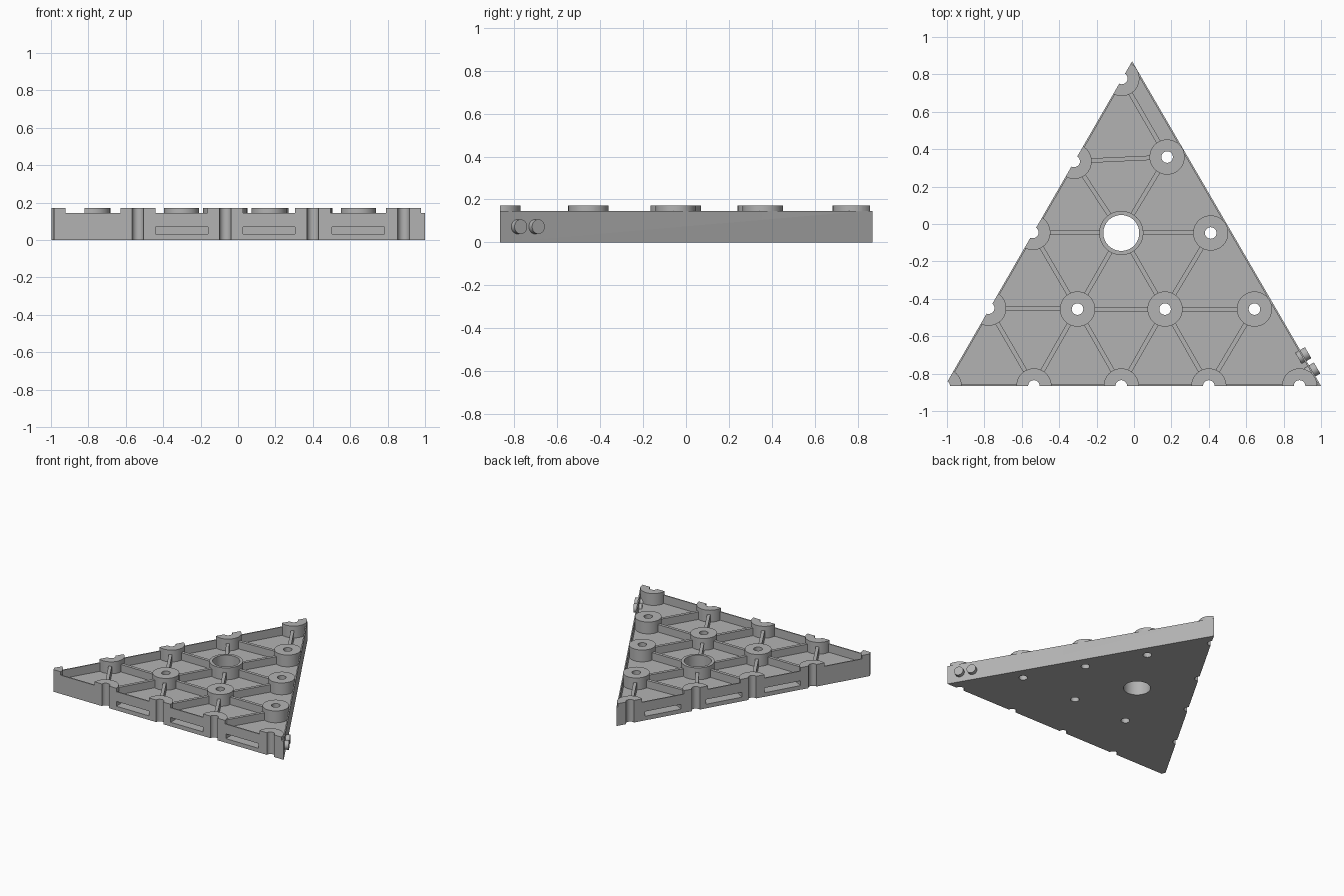
import bpy, bmesh, math
from mathutils import Vector, Matrix

if "Cube" in bpy.data.objects:
    bpy.data.objects.remove(bpy.data.objects["Cube"])

grey = bpy.data.materials.new("mid_grey")
grey.diffuse_color = (0.45, 0.45, 0.45, 1)
grey.use_nodes = True
grey.node_tree.nodes["Principled BSDF"].inputs["Base Color"].default_value = grey.diffuse_color

FLOOR, WALL, TOP = 0.08, 0.145, 0.172
CORNERS = [Vector((-1.011, -0.866)), Vector((1.0, -0.866)), Vector((-0.01, 0.87))]
CENTRE = sum(CORNERS, Vector((0, 0))) / 3


def finish(bm, name):
    bmesh.ops.recalc_face_normals(bm, faces=bm.faces)
    me = bpy.data.meshes.new(name)
    bm.to_mesh(me)
    bm.free()
    ob = bpy.data.objects.new(name, me)
    me.materials.append(grey)
    bpy.context.collection.objects.link(ob)
    return ob


def prism(name, offset, z0, z1):
    """Triangular prism whose sides are moved outward by offset."""
    inradius = 0.5785
    pts = [CENTRE + (c - CENTRE) * (1 + offset / inradius) for c in CORNERS]
    bm = bmesh.new()
    face = bm.faces.new([bm.verts.new((p.x, p.y, z0)) for p in pts])
    ext = bmesh.ops.extrude_face_region(bm, geom=[face])["geom"]
    bmesh.ops.translate(bm, vec=(0, 0, z1 - z0),
                        verts=[v for v in ext if isinstance(v, bmesh.types.BMVert)])
    return finish(bm, name)


def cylinder(name, x, y, r, z0, z1, segs=40):
    bm = bmesh.new()
    bmesh.ops.create_cone(bm, cap_ends=True, segments=segs, radius1=r, radius2=r, depth=z1 - z0,
                          matrix=Matrix.Translation((x, y, (z0 + z1) / 2)))
    return finish(bm, name)


def bar(name, a, b, width, z0, z1):
    """Box running from a to b in plan."""
    a, b = Vector(a), Vector(b)
    d, m = b - a, (a + b) / 2
    bm = bmesh.new()
    bmesh.ops.create_cube(bm, size=1, matrix=Matrix.Translation((m.x, m.y, (z0 + z1) / 2))
                          @ Matrix.Rotation(math.atan2(d.y, d.x), 4, 'Z')
                          @ Matrix.Diagonal((d.length, width, z1 - z0, 1)))
    return finish(bm, name)


def combine(target, tool, op):
    mod = target.modifiers.new("bool", 'BOOLEAN')
    mod.operation, mod.solver, mod.object = op, 'EXACT', tool
    bpy.context.view_layer.objects.active = target
    bpy.ops.object.modifier_apply(modifier=mod.name)
    bpy.data.objects.remove(tool)


# Fastening points by row
bottom = [(-1.015, -0.866), (-0.535, -0.866), (-0.068, -0.866), (0.40, -0.866), (0.885, -0.866)]
left = [(-0.777, -0.45), (-0.541, -0.045), (-0.32, 0.335), (-0.065, 0.778)]
inner = [(-0.302, -0.455), (0.166, -0.455), (0.644, -0.455), (0.41, -0.048), (0.177, 0.358)]
ring = (-0.068, -0.048)
points = bottom + left + inner

# Oversize plate with a triangular pocket, trimmed to outline later
body = prism("tray_body", 0.1, 0, WALL)
combine(body, prism("pocket", -0.009, FLOOR, 0.5), 'DIFFERENCE')

# Bosses and the central ring
for x, y in points:
    combine(body, cylinder("boss", x, y, 0.094, 0.04, TOP), 'UNION')
combine(body, cylinder("ring", *ring, 0.118, 0.04, TOP, 56), 'UNION')

# Stiffening ribs between neighbouring points
links = [(left[0], inner[0]), (inner[0], inner[1]), (inner[1], inner[2]),
         (left[1], ring), (ring, inner[3]), (left[2], inner[4]),
         (left[0], bottom[1]), (left[1], inner[0]), (inner[0], bottom[1]), (inner[0], bottom[2]),
         (inner[1], bottom[2]), (inner[1], bottom[3]), (inner[2], bottom[3]), (inner[1], inner[3]),
         (ring, inner[0]), (ring, inner[1]), (ring, left[2]), (ring, inner[4]), (left[3], inner[4])]
for p, q in links:
    a, b = Vector(p), Vector(q)
    d = (b - a).normalized()
    a += d * (0.108 if p == ring else 0.07)
    b -= d * (0.108 if q == ring else 0.07)
    combine(body, bar("rib", a, b, 0.024, 0.04, 0.138), 'UNION')

# Trim everything to the triangular outline
combine(body, prism("outline", 0, -0.1, 0.5), 'INTERSECT')

# Through holes and edge grooves
for x, y in points:
    combine(body, cylinder("hole", x, y, 0.031, -0.2, 0.4, 24), 'DIFFERENCE')
combine(body, cylinder("ring_hole", *ring, 0.096, -0.2, 0.4, 56), 'DIFFERENCE')

# Slots in the front and left edges
for row in (bottom[1:], left[::-1]):
    for p, q in zip(row, row[1:]):
        mid = (Vector(p) + Vector(q)) / 2
        edge = CORNERS[1] - CORNERS[0] if row[0][1] < -0.8 else CORNERS[2] - CORNERS[0]
        edge.normalize()
        # Snap the slot centre to the edge line
        mid = CORNERS[0] + edge * (mid - CORNERS[0]).dot(edge)
        combine(body, bar("slot", mid - edge * 0.14, mid + edge * 0.14, 0.2, 0.032, 0.069), 'DIFFERENCE')

# Locating pegs on the right edge
along = (CORNERS[2] - CORNERS[1]).normalized()
out = Vector((along.y, -along.x, 0))
pegs = []
for i, y in enumerate((-0.785, -0.703)):
    p = CORNERS[1] + along * ((y + 0.866) / along.y)
    bm = bmesh.new()
    bmesh.ops.create_cone(bm, cap_ends=True, segments=32, radius1=0.034, radius2=0.034, depth=0.06,
                          matrix=Matrix.Translation((p.x, p.y, 0.073))
                          @ out.to_track_quat('Z', 'Y').to_matrix().to_4x4())
    pegs.append(finish(bm, "edge_peg_%d" % (i + 1)))

# Smooth round surfaces, keep edges crisp
for ob in [body] + pegs:
    bpy.ops.object.select_all(action='DESELECT')
    ob.select_set(True)
    bpy.context.view_layer.objects.active = ob
    bpy.ops.object.shade_smooth_by_angle(angle=math.radians(30))
